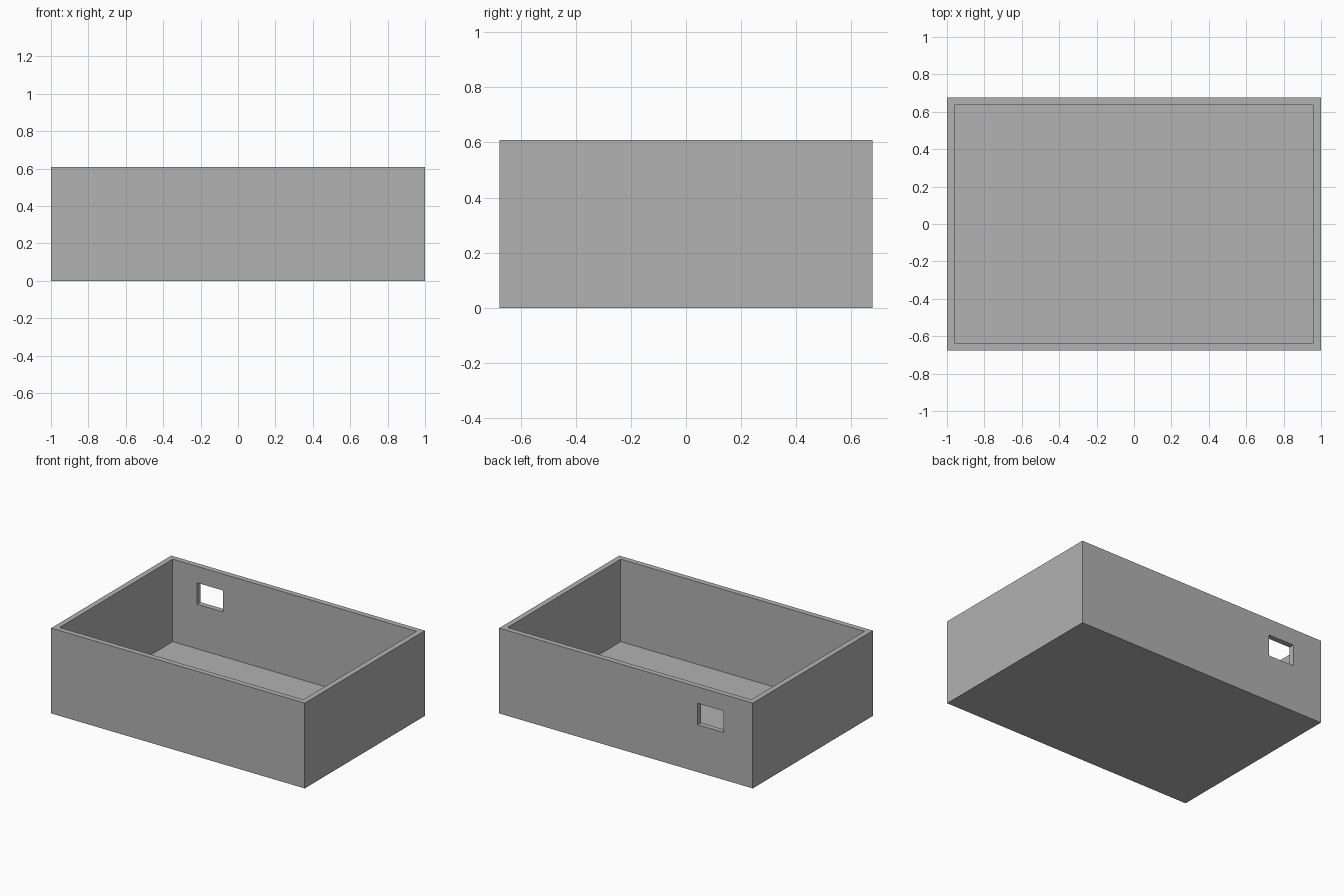
import bpy
import bmesh
from mathutils import Matrix, Vector

default = bpy.data.objects.get("Cube")
if default:
    bpy.data.objects.remove(default, do_unlink=True)

LENGTH, DEPTH, HEIGHT = 2.0, 1.353, 0.608
WALL, FLOOR = 0.039, 0.02

# Material
grey = bpy.data.materials.new("plain grey")
grey.use_nodes = True
colour = (0.445, 0.445, 0.445, 1.0)
grey.diffuse_color = colour
grey.node_tree.nodes["Principled BSDF"].inputs["Base Color"].default_value = colour


def box(bm, size, centre):
    matrix = Matrix.Translation(centre) @ Matrix.Diagonal((*size, 1.0))
    bmesh.ops.create_cube(bm, size=1.0, matrix=matrix)


def to_object(bm, name):
    mesh = bpy.data.meshes.new(name)
    bm.to_mesh(mesh)
    bm.free()
    obj = bpy.data.objects.new(name, mesh)
    bpy.context.scene.collection.objects.link(obj)
    mesh.materials.append(grey)
    return obj


# Open tray: inset the top face to form the rim, then sink it to the floor
bm = bmesh.new()
box(bm, (LENGTH, DEPTH, HEIGHT), (0, 0, HEIGHT / 2))
bm.faces.ensure_lookup_table()
top = max(bm.faces, key=lambda f: f.calc_center_median().z)
bmesh.ops.inset_region(bm, faces=[top], thickness=WALL, use_even_offset=True)
sunk = bmesh.ops.extrude_discrete_faces(bm, faces=[top])["faces"][0]
bmesh.ops.translate(bm, verts=sunk.verts, vec=Vector((0, 0, FLOOR - HEIGHT)))
bmesh.ops.recalc_face_normals(bm, faces=bm.faces)
tray = to_object(bm, "open_box")

# Port window through the back wall
bm = bmesh.new()
box(bm, (0.205, 4 * WALL, 0.153), (-0.667, DEPTH / 2, 0.414))
cutter = to_object(bm, "port_cutter")
cutter.hide_render = True

cut = tray.modifiers.new("port", "BOOLEAN")
cut.operation = "DIFFERENCE"
cut.solver = "EXACT"
cut.object = cutter
bpy.context.view_layer.objects.active = tray
bpy.ops.object.modifier_apply(modifier=cut.name)
bpy.data.objects.remove(cutter, do_unlink=True)
